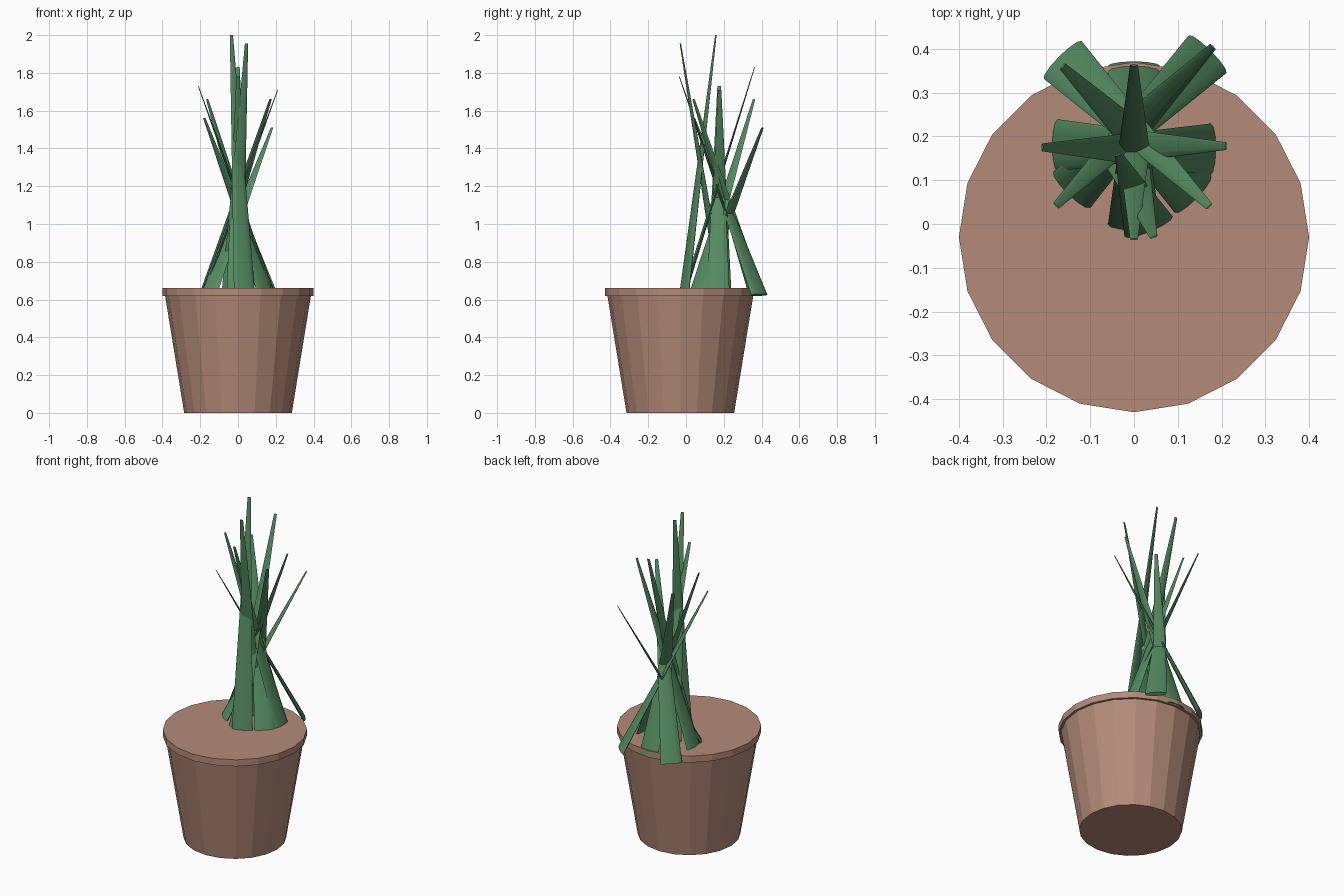
import bpy
import math
from mathutils import Vector

if "Cube" in bpy.data.objects:
    bpy.data.objects.remove(bpy.data.objects["Cube"])


def make_material(name, color):
    m = bpy.data.materials.new(name)
    m.diffuse_color = color
    m.use_nodes = True
    m.node_tree.nodes["Principled BSDF"].inputs["Base Color"].default_value = m.diffuse_color
    return m


TERRACOTTA = make_material("terracotta", (0.46, 0.26, 0.19, 1))
GREEN = make_material("leaf_green", (0.09, 0.26, 0.12, 1))


def loft(name, rings, mat):
    """Closed solid from rings with equal point counts, capped at both ends."""
    n = len(rings[0])
    verts = [p for r in rings for p in r]
    faces = [tuple(range(n))[::-1]]
    for k in range(len(rings) - 1):
        a, b = k * n, (k + 1) * n
        faces += [(a + i, a + (i + 1) % n, b + (i + 1) % n, b + i) for i in range(n)]
    faces.append(tuple(range((len(rings) - 1) * n, len(rings) * n)))
    me = bpy.data.meshes.new(name)
    me.from_pydata(verts, [], faces)
    me.materials.append(mat)
    ob = bpy.data.objects.new(name, me)
    bpy.context.collection.objects.link(ob)
    return ob


def circle(r, z, n=20, cy=-0.03):
    return [(r * math.cos(2 * math.pi * i / n), cy + r * math.sin(2 * math.pi * i / n), z)
            for i in range(n)]


def leaf(name, base, tip, base_w=0.061, tip_w=0.009, flat=0.2, n=12):
    """Flattened cone from base to tip, its broad side facing the lean."""
    base, tip = Vector(base), Vector(tip)
    axis = (tip - base).normalized()
    side = axis.cross(Vector((0, 0, 1))).normalized()
    thick = side.cross(axis)
    rings = []
    for centre, w in ((base, base_w), (tip, tip_w)):
        rings.append([centre + side * (w * math.cos(2 * math.pi * i / n))
                      - thick * (w * flat * math.sin(2 * math.pi * i / n))
                      for i in range(n)])
    # keep winding outward
    if (rings[0][1] - rings[0][0]).cross(rings[0][2] - rings[0][1]).dot(axis) < 0:
        rings = [r[::-1] for r in rings]
    ob = loft(name, rings, GREEN)
    bpy.ops.object.select_all(action='DESELECT')
    ob.select_set(True)
    bpy.context.view_layer.objects.active = ob
    bpy.ops.object.shade_smooth_by_angle(angle=math.radians(35))


# Pot with a raised rim and filled top
loft("pot", [circle(0.285, 0), circle(0.386, 0.62), circle(0.40, 0.62), circle(0.40, 0.66)],
     TERRACOTTA)

# Leaves: base xy and tip xyz, a ring of eight crossing near (0, 0.17) plus two tall ones
LEAVES = [
    ((0.187, 0.17), (-0.21, 0.175, 1.73)),
    ((-0.187, 0.18), (0.21, 0.178, 1.71)),
    ((0, -0.012), (0, 0.363, 1.83)),
    ((0, 0.36), (0, -0.035, 1.78)),
    ((-0.155, 0.065), (0.18, 0.405, 1.51)),
    ((0.145, 0.058), (-0.163, 0.36, 1.66)),
    ((0.168, 0.388), (-0.178, 0.042, 1.56)),
    ((-0.163, 0.375), (0.172, 0.04, 1.66)),
    ((0.035, -0.01), (-0.035, 0.158, 2.0)),
    ((-0.03, 0.19), (0.045, -0.03, 1.955)),
]
for i, ((bx, by), tip) in enumerate(LEAVES):
    leaf(f"leaf_{i + 1}", (bx, by, 0.625), tip)
